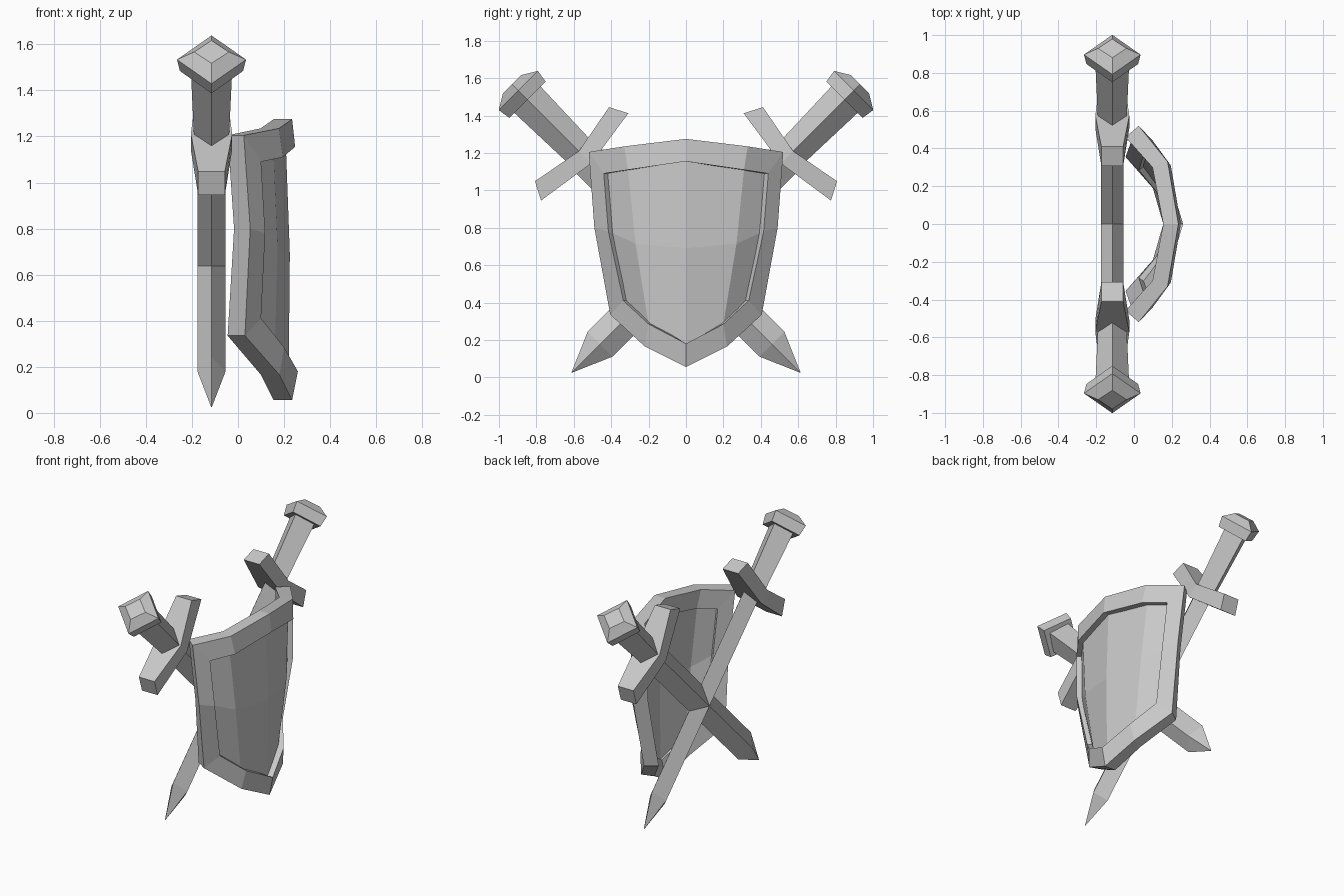
import bpy, bmesh, math
from mathutils import Matrix, Vector

cube = bpy.data.objects.get("Cube")
if cube:
    bpy.data.objects.remove(cube)

# One plain grey for everything
GREY = (0.58, 0.58, 0.58, 1)
grey = bpy.data.materials.new("stone_grey")
grey.use_nodes = True
grey.diffuse_color = GREY
grey.node_tree.nodes["Principled BSDF"].inputs["Base Color"].default_value = GREY


def finish(name, bm, matrix=Matrix()):
    bmesh.ops.remove_doubles(bm, verts=bm.verts, dist=0.0001)
    bmesh.ops.recalc_face_normals(bm, faces=bm.faces)
    mesh = bpy.data.meshes.new(name)
    bm.to_mesh(mesh)
    bm.free()
    mesh.materials.append(grey)
    obj = bpy.data.objects.new(name, mesh)
    obj.matrix_world = matrix
    bpy.context.collection.objects.link(obj)
    return obj


def loft(name, rings, matrix=Matrix(), closed=False):
    """Skin rings of points; cap the ends, or join last to first if closed."""
    bm = bmesh.new()
    loops = [[bm.verts.new(p) for p in ring] for ring in rings]
    pairs = list(zip(loops, loops[1:]))
    if closed:
        pairs.append((loops[-1], loops[0]))
    else:
        bm.faces.new(loops[0])
        bm.faces.new(loops[-1])
    for a, b in pairs:
        for i in range(len(a)):
            j = (i + 1) % len(a)
            bm.faces.new((a[i], a[j], b[j], b[i]))
    return finish(name, bm, matrix)


def diamond(height, rx, ry):
    return [(rx, 0, height), (0, ry, height), (-rx, 0, height), (0, -ry, height)]


def bar(y_low, low, y_high, high, half):
    return [(-half, y_low, low), (half, y_low, low), (half, y_high, high), (-half, y_high, high)]


# Two crossed swords, each built along its own axis
for side, sign in (("left", 1), ("right", -1)):
    place = Matrix.Translation((-0.115, 0, 0.637)) @ Matrix.Rotation(-sign * math.pi / 4, 4, "X")
    loft(side + "_blade", [diamond(-0.863, 0.002, 0.002), diamond(-0.65, 0.06, 0.094),
                           diamond(0.76, 0.06, 0.094)], place)
    loft(side + "_guard", [bar(-0.33, 0.766, -0.28, 0.862, 0.058),
                           bar(0, 0.717, 0, 0.81, 0.09),
                           bar(0.33, 0.766, 0.28, 0.862, 0.058)], place)
    loft(side + "_grip", [diamond(0.76, 0.075, 0.085), diamond(1.21, 0.09, 0.1)], place)
    loft(side + "_pommel", [diamond(1.198, 0.137, 0.137), diamond(1.268, 0.15, 0.148),
                            diamond(1.315, 0.075, 0.07)], place)

# Half outlines of the shield rim, top centre to bottom centre
OUTER = [(0.235, 0, 1.275), (0.178, 0.33, 1.235), (0.025, 0.52, 1.205), (0.053, 0.49, 0.8),
         (0.03, 0.405, 0.335), (0.18, 0.22, 0.165), (0.235, 0, 0.055)]
INNER = [(0.248, 0, 1.155), (0.195, 0.31, 1.11), (0.1, 0.44, 1.09), (0.118, 0.415, 0.78),
         (0.1, 0.335, 0.41), (0.2, 0.2, 0.285), (0.26, 0, 0.18)]
BACK = [(-0.08, 0), (-0.08, -0.03), (-0.07, -0.06), (-0.07, -0.06),
        (-0.075, -0.05), (-0.08, -0.03), (-0.08, 0)]


def flip(p):
    return (p[0], -p[1], p[2])


def full(half):
    return half + [flip(p) for p in half[-2:0:-1]]


def pushed_back(half):
    return [(x + dx, y + dy, z) for (x, y, z), (dx, dy) in zip(half, BACK)]


# Thick angular rim
loft("shield_rim", [full(OUTER), full(INNER), full(pushed_back(INNER)), full(pushed_back(OUTER))],
     closed=True)

# Bowed shield panel set back inside the rim
SINK = Vector((-0.04, 0, 0))
rows = [[Vector(p) + SINK for p in row] for row in (
    INNER[:3],
    [(0.265, 0, 0.69), (0.212, 0.27, 0.715), INNER[3]],
    [INNER[6], INNER[5], INNER[4]])]
bm = bmesh.new()
for upper, lower in zip(rows, rows[1:]):
    for i in range(2):
        quad = [upper[i], lower[i], lower[i + 1], upper[i + 1]]
        bm.faces.new([bm.verts.new(p) for p in quad])
        bm.faces.new([bm.verts.new(flip(p)) for p in reversed(quad)])
panel = finish("shield_panel", bm)
if panel.data.polygons[0].normal.x < 0:
    panel.data.flip_normals()
thick = panel.modifiers.new("thickness", "SOLIDIFY")
thick.thickness = 0.03
thick.offset = -1
